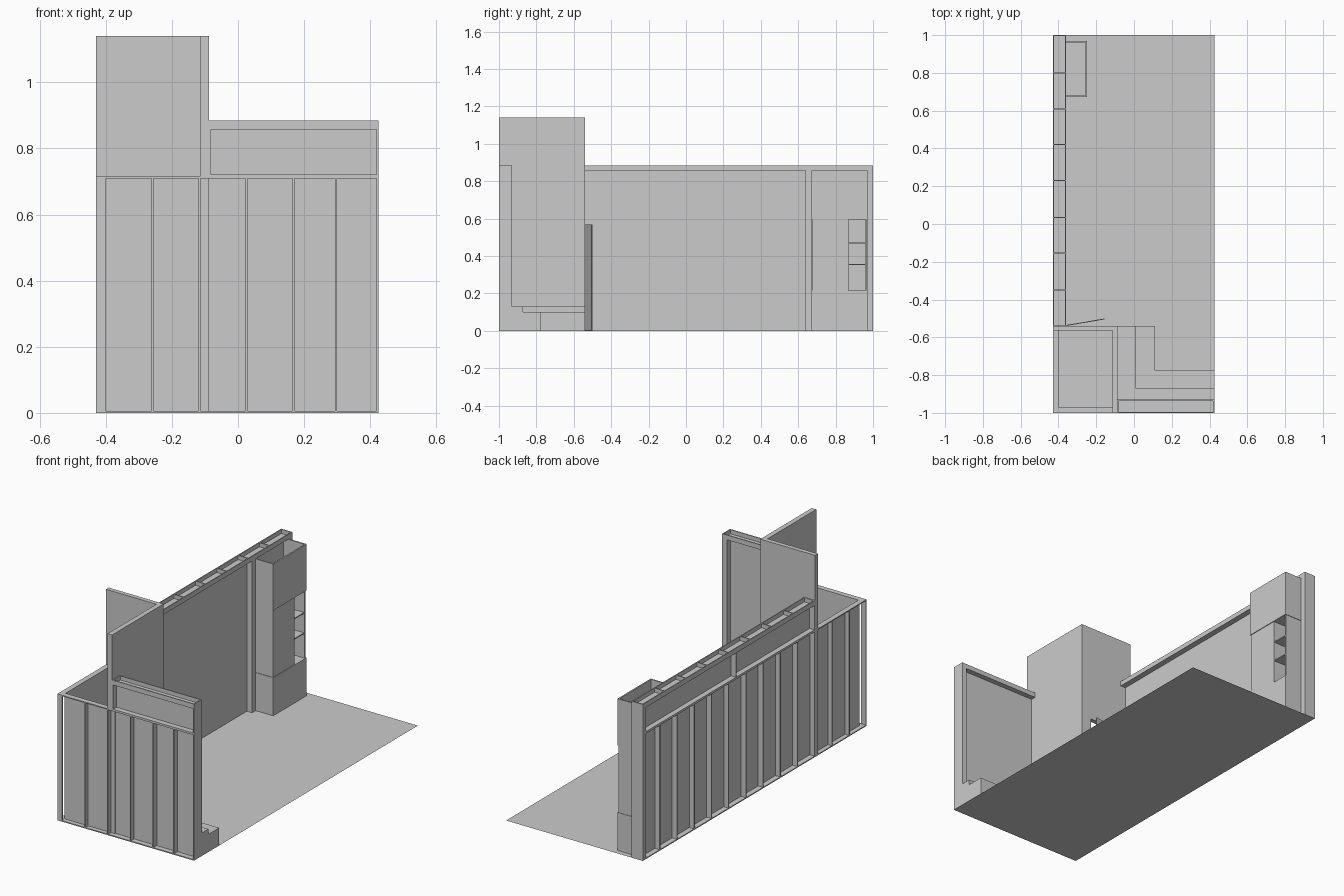
import bpy, bmesh, math
from mathutils import Matrix, Vector

if "Cube" in bpy.data.objects:
    bpy.data.objects.remove(bpy.data.objects["Cube"])

def boxes(name, specs):
    """One object made of boxes given as (x0, x1, y0, y1, z0, z1)."""
    bm = bmesh.new()
    for x0, x1, y0, y1, z0, z1 in specs:
        m = Matrix.Translation(((x0 + x1) / 2, (y0 + y1) / 2, (z0 + z1) / 2)) \
            @ Matrix.Diagonal((x1 - x0, y1 - y0, z1 - z0, 1))
        bmesh.ops.create_cube(bm, size=1, matrix=m)
    me = bpy.data.meshes.new(name)
    bm.to_mesh(me)
    bm.free()
    ob = bpy.data.objects.new(name, me)
    bpy.context.collection.objects.link(ob)
    return ob

L, R, F, B = -0.43, 0.425, -1.0, 1.0    # outer limits
LOW, HIGH, TALL = 0.715, 0.885, 1.14    # wall heights
BEAM = 0.858                            # underside of top beams
T = 0.006                               # thin timber
CX, CY = -0.087, -0.54                  # closet outer corner

# Floor sheet
bm = bmesh.new()
bm.faces.new([bm.verts.new(v) for v in ((L, F, 0), (R, F, 0), (R, B, 0), (L, B, 0))])
me = bpy.data.meshes.new("floor")
bm.to_mesh(me)
bm.free()
bpy.context.collection.objects.link(bpy.data.objects.new("floor", me))

# Front lower stud frame
studs = [(x - T / 2, x + T / 2) for x in (-0.2585, -0.116, 0.026, 0.168, 0.297, R - T / 2)]
boxes("front_studs", [(a, b, F, -0.97, T, LOW - T) for a, b in studs]
      + [(L + 0.03, R, F, -0.97, 0, T), (L + 0.03, R, F, -0.97, LOW - T, LOW)])

# Left lower stud frame, solid post at both corners
n = 13
step = (B - F) / n
ys = [F + i * step for i in range(1, n)]
boxes("left_studs", [(L, L + 0.03, y - T / 2, y + T / 2, T, LOW - T) for y in ys]
      + [(L, L + 0.03, F, F + T, T, LOW - T),
         (L, L + 0.03, F, B - 0.03, 0, T), (L, L + 0.03, F, B - 0.03, LOW - T, LOW)])

# Wall skins behind the studs
boxes("front_skin", [(L + 0.03, CX, -0.975, -0.97, 0, LOW),
                     (CX, R, -0.97, -0.96, 0, BEAM)])
boxes("left_skin", [(L + 0.025, L + 0.03, F + 0.03, CY, 0, LOW),
                    (L + 0.03, L + 0.037, CY, B - 0.03, 0, BEAM)])

# Front wall: upper outside frame, room-side post, end cap
boxes("front_upper_frame", [
    (CX, R, F, -0.97, LOW, LOW + T),
    (CX, CX + T, F, -0.97, LOW, BEAM),
    (R - T, R, F, -0.93, 0, BEAM),
    (R - 0.03, R - T, -0.96, -0.93, 0, BEAM)])

# Left wall: upper outside studs, room-side posts, solid end post
boxes("left_upper_frame", [
    (L, L + 0.03, y - T / 2, y + T / 2, LOW, BEAM) for y in (0.165, CY + T / 2)]
    + [(L, L + 0.03, CY, B - 0.03, LOW, LOW + T)])
boxes("left_posts", [(L + 0.037, -0.36, 0.64, 0.67, 0, BEAM),
                     (L, -0.36, B - 0.03, B, 0, BEAM)])

# Open channel beams on top of both walls
ribs = [CY + T / 2, -0.35, -0.155, 0.035, 0.23, 0.42, 0.61, 0.80, B - T / 2]
boxes("left_beam", [(L, -0.36, CY, B, BEAM, BEAM + 0.004),
                    (L, L + T, CY, B, BEAM, HIGH), (-0.36 - T, -0.36, CY, B, BEAM, HIGH)]
      + [(L + T, -0.36 - T, y - T / 2, y + T / 2, BEAM, HIGH) for y in ribs])
boxes("front_beam", [(CX, R, F, -0.93, BEAM, BEAM + 0.004),
                     (CX, R, F, F + T, BEAM, HIGH), (CX, R, -0.93 - T, -0.93, BEAM, HIGH),
                     (R - T, R, F + T, -0.93 - T, BEAM, HIGH),
                     (CX, CX + T, F + T, -0.93 - T, BEAM, HIGH)])

# Tall closet walls, back one with a doorway
D0, D1, DH = -0.36, -0.15, 0.575
boxes("closet_side_wall", [(CX - 0.028, CX, -0.97, CY, 0, LOW),
                           (CX - 0.028, CX, F, CY, LOW, TALL)])
boxes("closet_back_wall", [
    (L, D0, CY - 0.025, CY, 0, DH), (D1, CX - 0.028, CY - 0.025, CY, 0, DH),
    (L, CX - 0.028, CY - 0.025, CY, DH, TALL)])

# Closet door, slightly open
door = boxes("closet_door", [(0, 0.207, 0, 0.005, 0.003, 0.57)])
door.location = (D0, CY, 0)
door.rotation_euler.z = math.atan2(0.035, 0.205)

# L-shaped stepped platform
def l_step(name, x, y, z0, z1):
    boxes(name, [(CX, R, -0.96, y, z0, z1), (CX, x, y, CY, z0, z1)])
l_step("lower_step", 0.11, -0.775, 0, 0.10)
l_step("upper_step", 0.01, -0.872, 0.10, 0.13)

# Cabinet column: base, shelf niche with door, open-topped upper box
X0, X1, Y0, Y1 = -0.39, -0.25, 0.672, 0.97
Z1, Z2, W = 0.215, 0.595, 0.008
boxes("base_cabinet", [(X0, X1, Y0, Y1, 0, Z1)])
boxes("middle_cabinet", [
    (X0, X1 - 0.004, Y0 + 0.003, Y0 + 0.003 + W, Z1, Z2),
    (X0, X1 - 0.004, Y1 - 0.003 - W, Y1 - 0.003, Z1, Z2),
    (X1 - 0.012, X1 - 0.004, Y0 + W, 0.868, Z1, Z2),
    (X0, X1 - 0.012, 0.862, 0.868, Z1, Z2)])
boxes("shelves", [(X0, X1 - 0.008, 0.868, Y1 - W, z - 0.003, z + 0.003) for z in (0.355, 0.47)])
boxes("upper_cabinet", [
    (X0, X1, Y0, Y1, Z2, Z2 + W),
    (X0, X1, Y0, Y0 + W, Z2 + W, BEAM), (X0, X1, Y1 - W, Y1, Z2 + W, BEAM),
    (X1 - W, X1, Y0 + W, Y1 - W, Z2 + W, BEAM)])
